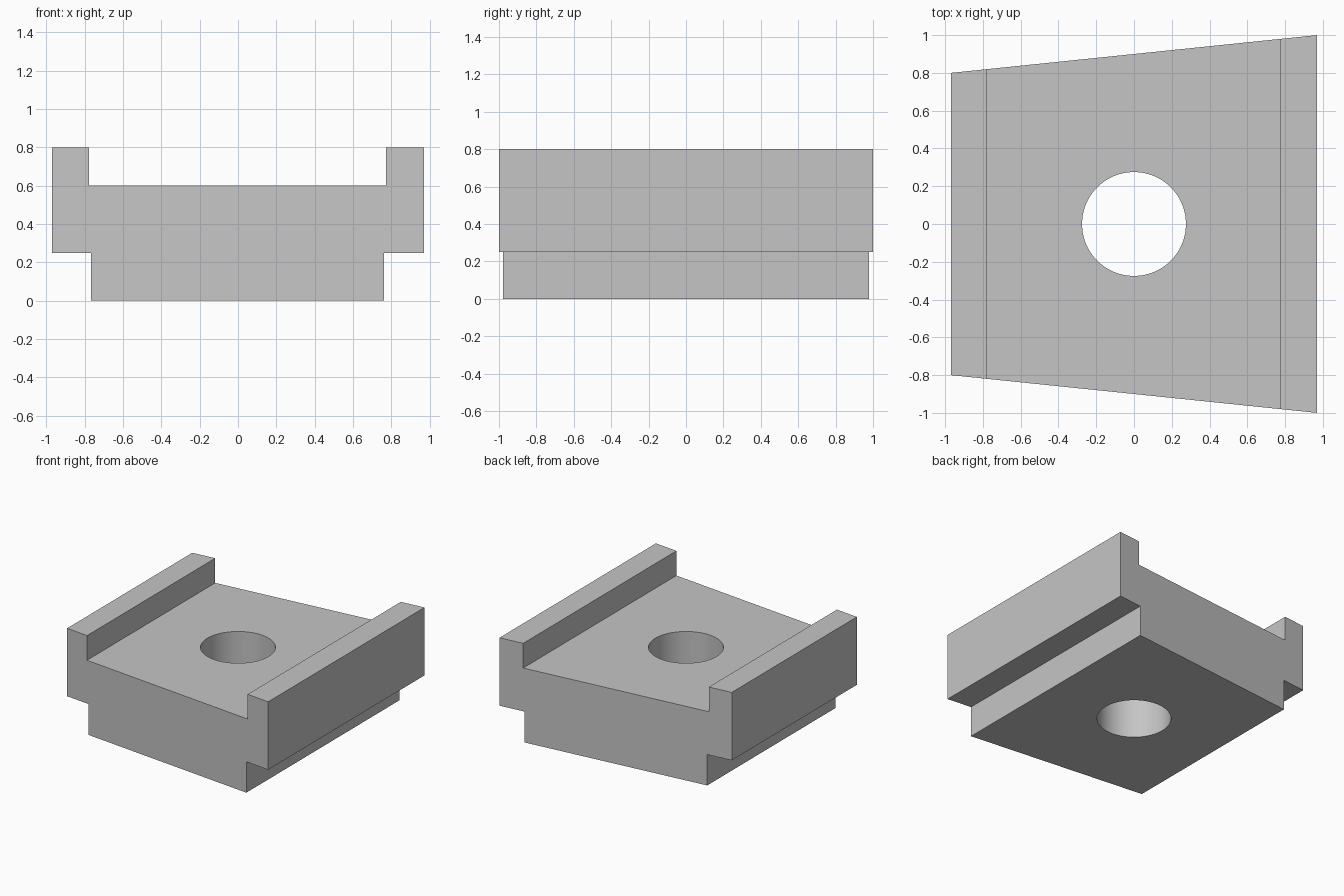
import bpy
import bmesh

cube = bpy.data.objects.get("Cube")
if cube:
    bpy.data.objects.remove(cube, do_unlink=True)

# Plain grey material
grey = bpy.data.materials.new("light_grey")
grey.use_nodes = True
colour = (0.56, 0.56, 0.56, 1)
grey.diffuse_color = colour
grey.node_tree.nodes["Principled BSDF"].inputs["Base Color"].default_value = colour

HALF_WIDTH = 0.97
# Cross-section: narrow foot, overhanging sides and two raised rails
PROFILE = [(-0.765, 0), (0.76, 0), (0.76, 0.25), (HALF_WIDTH, 0.25),
           (HALF_WIDTH, 0.8), (0.772, 0.8), (0.772, 0.6), (-0.778, 0.6),
           (-0.778, 0.8), (-HALF_WIDTH, 0.8), (-HALF_WIDTH, 0.25), (-0.765, 0.25)]


def half_depth(x):
    """The block widens evenly from its right side to its left side."""
    return 0.9 + 0.1 * x / HALF_WIDTH


# Tapered block: the profile swept between two slanted ends
bm = bmesh.new()
front, back = [[bm.verts.new((x, side * half_depth(x), z)) for x, z in PROFILE]
               for side in (-1, 1)]
bm.faces.new(front)
bm.faces.new(back[::-1])
for i in range(len(PROFILE)):
    j = (i + 1) % len(PROFILE)
    bm.faces.new((front[i], back[i], back[j], front[j]))
bmesh.ops.recalc_face_normals(bm, faces=bm.faces)
mesh = bpy.data.meshes.new("tapered_block")
bm.to_mesh(mesh)
bm.free()
mesh.materials.append(grey)
block = bpy.data.objects.new("tapered_block", mesh)
bpy.context.collection.objects.link(block)

# Round through hole
bpy.ops.mesh.primitive_cylinder_add(vertices=96, radius=0.275, depth=2, location=(0, 0, 0.4))
cutter = bpy.context.object
cutter.name = "hole_cutter"
cutter.hide_render = True
cutter.data.materials.append(grey)

bpy.ops.object.select_all(action="DESELECT")
block.select_set(True)
bpy.context.view_layer.objects.active = block
hole = block.modifiers.new("through_hole", "BOOLEAN")
hole.operation = "DIFFERENCE"
hole.solver = "EXACT"
hole.object = cutter
bpy.ops.object.modifier_apply(modifier=hole.name)
bpy.data.objects.remove(cutter, do_unlink=True)

# Smooth hole wall, crisp block edges
bpy.ops.object.shade_smooth_by_angle(angle=0.5)
